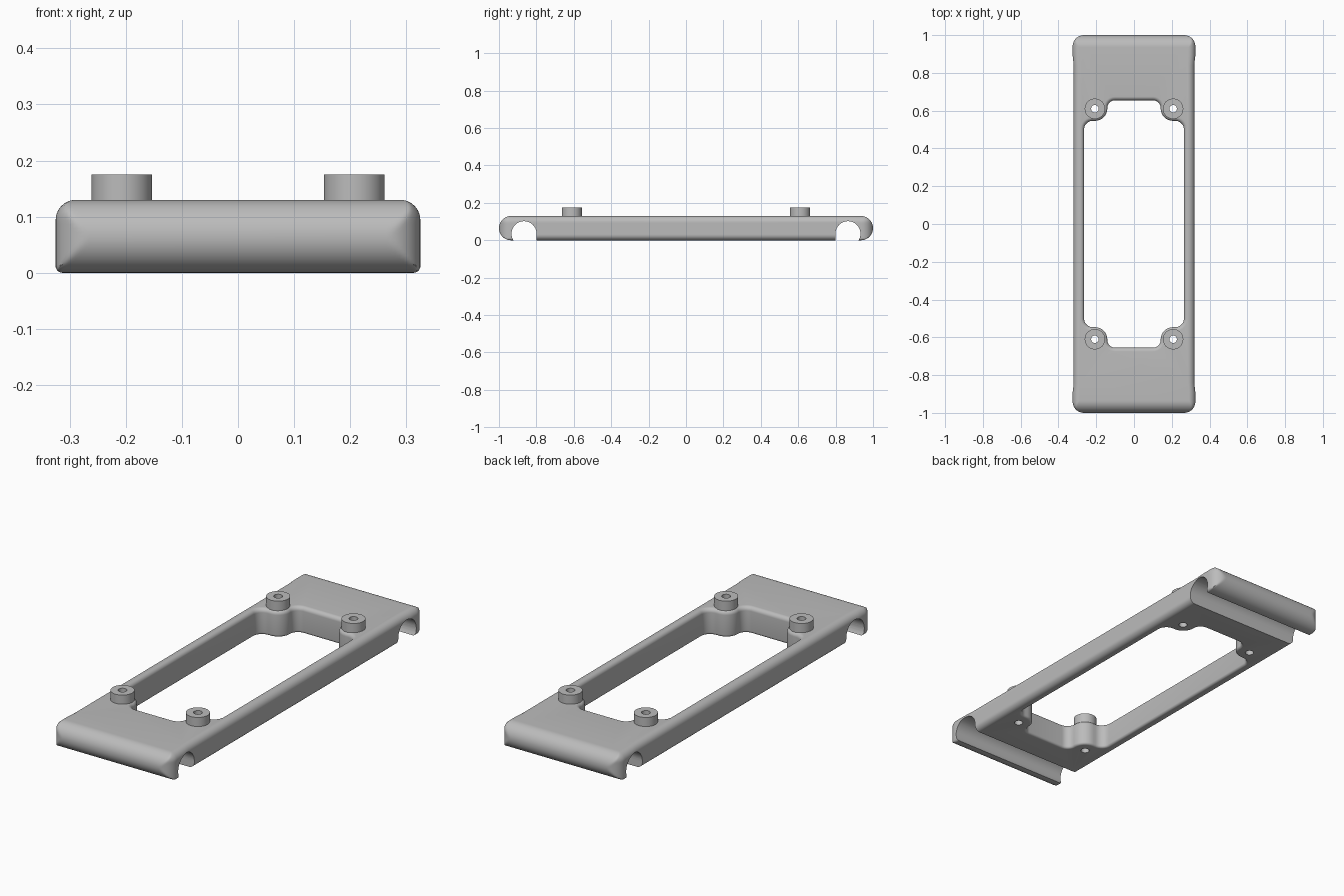
import bpy, bmesh, math
from math import sin, cos, pi, sqrt
from mathutils import Matrix

cube = bpy.data.objects.get("Cube")
if cube:
    bpy.data.objects.remove(cube, do_unlink=True)

grey = bpy.data.materials.new("plain_grey")
grey.use_nodes = True
colour = (0.5, 0.5, 0.5, 1)
grey.diffuse_color = colour
grey.node_tree.nodes["Principled BSDF"].inputs["Base Color"].default_value = colour

H = 0.13                      # plate thickness
BOSS = (0.207, 0.61)          # screw boss position
MIRRORS = [(sx, sy) for sx in (1, -1) for sy in (1, -1)]


def make(name, bm):
    bmesh.ops.recalc_face_normals(bm, faces=bm.faces)
    mesh = bpy.data.meshes.new(name)
    bm.to_mesh(mesh)
    bm.free()
    mesh.materials.append(grey)
    ob = bpy.data.objects.new(name, mesh)
    bpy.context.collection.objects.link(ob)
    return ob


def loft(name, rings):
    """Skin a stack of equal-length rings and cap both ends."""
    bm = bmesh.new()
    rows = [[bm.verts.new(p) for p in ring] for ring in rings]
    n = len(rows[0])
    for a, b in zip(rows, rows[1:]):
        for i in range(n):
            j = (i + 1) % n
            bm.faces.new((a[i], a[j], b[j], b[i]))
    bm.faces.new(rows[0][::-1])
    bm.faces.new(rows[-1])
    return make(name, bm)


def mirror_quarter(quarter):
    """Close a +x +y quarter path (from +x side to +y end) into a loop."""
    half = quarter + [(-x, y) for x, y in reversed(quarter)]
    return half + [(-x, -y) for x, y in half]


def arc(cx, cy, r, a0, a1, n=8):
    return [(cx + r * cos(a0 + (a1 - a0) * i / n),
             cy + r * sin(a0 + (a1 - a0) * i / n)) for i in range(n + 1)]


def round_inset(z, top, bottom):
    """Inset of a wall at height z for given top and bottom edge radii."""
    for r, h in ((top, z - (H - top)), (bottom, bottom - z)):
        if h > 0:
            return r - sqrt(max(r * r - h * h, 0))
    return 0


def cut(target, cutters):
    for c in cutters:
        c.hide_render = True
        mod = target.modifiers.new("cut", 'BOOLEAN')
        mod.operation, mod.solver, mod.object = 'DIFFERENCE', 'EXACT', c
    deps = bpy.context.evaluated_depsgraph_get()
    mesh = bpy.data.meshes.new_from_object(target.evaluated_get(deps))
    target.modifiers.clear()
    target.data = mesh
    for c in cutters:
        bpy.data.objects.remove(c, do_unlink=True)


# Plate: bullnose ends, rounded vertical corners, softer long rails
R_END, R_CORNER, STEPS = H / 2, 0.06, 28
levels = [R_END * (1 - cos(pi * i / STEPS)) for i in range(STEPS + 1)]
rings = []
for z in levels:
    rail = 0.32 - round_inset(z, 0.034, 0.03)
    hook = 0.325 - round_inset(z, 0.036, 0.012)
    end = 1 - R_END + sqrt(max(R_END ** 2 - (z - R_END) ** 2, 0))
    quarter = [(rail, 0.84), (hook, 0.89)]
    quarter += arc(hook - R_CORNER, 1 - R_CORNER, R_CORNER, 0, pi / 2, 12)
    quarter = [(x, min(y, end)) for x, y in quarter]
    rings.append([(x, y, z) for x, y in mirror_quarter(quarter)])
plate = loft("plate", rings)

# Opening: stepped outline that wraps the bosses, flared at its edges
FLARE, FLARE_LOW = 0.02, 0.012


def opening_ring(z, d):
    x1, x2, y1, y2 = 0.264 + d, 0.141 + d, 0.546 + d, 0.655 + d
    ra, rb, rc = 0.045 + d, 0.066 - d, 0.04 + d
    q = arc(x1 - ra, y1 - ra, ra, 0, pi / 2)
    q += arc(x2 + rb, y1 + rb, rb, -pi / 2, -pi)
    q += arc(x2 - rc, y2 - rc, rc, 0, pi / 2)
    return [(x, y, z) for x, y in mirror_quarter(q)]


heights = [FLARE_LOW * (1 - sin(pi / 2 * (1 - i / 5))) for i in range(6)]
heights += [H - FLARE + FLARE * sin(pi / 2 * i / 8) for i in range(9)]
rings = [opening_ring(z, round_inset(z, FLARE, FLARE_LOW)) for z in heights]
rings = [opening_ring(-0.02, FLARE_LOW)] + rings + [opening_ring(H + 0.02, FLARE)]
cutters = [loft("opening_cutter", rings)]

# Cross grooves: round on the hook side, straight on the inner side
for s in (1, -1):
    path = arc(0.866, 0.035, 0.067, -pi / 3, pi, 32) + [(0.799, -0.03)]
    cutters.append(loft("groove_cutter",
                        [[(x, s * y, z) for y, z in path] for x in (-0.5, 0.5)]))

# Screw holes
for sx, sy in MIRRORS:
    hole = arc(sx * BOSS[0], sy * BOSS[1], 0.02, 0, 2 * pi, 24)[:-1]
    cutters.append(loft("hole_cutter", [[(x, y, z) for x, y in hole]
                                        for z in (-0.05, 0.3)]))
cut(plate, cutters)

# Bosses: short tubes standing on the plate
bosses = []
for sx, sy in MIRRORS:
    bm = bmesh.new()
    n = 40
    profile = ((0.02, 0.09), (0.054, 0.09), (0.054, 0.175), (0.02, 0.175))
    rows = [[bm.verts.new((sx * BOSS[0] + r * cos(2 * pi * i / n),
                           sy * BOSS[1] + r * sin(2 * pi * i / n), z))
             for i in range(n)] for r, z in profile]
    for k in range(4):
        a, b = rows[k], rows[(k + 1) % 4]
        for i in range(n):
            j = (i + 1) % n
            bm.faces.new((a[i], a[j], b[j], b[i]))
    side = "left" if sx > 0 else "right"
    bosses.append(make(f"{'back' if sy > 0 else 'front'}_{side}_boss", bm))

# Smooth shading with crisp edges
bpy.ops.object.select_all(action='DESELECT')
for ob in [plate] + bosses:
    ob.select_set(True)
bpy.context.view_layer.objects.active = plate
bpy.ops.object.shade_smooth_by_angle(angle=math.radians(35))
